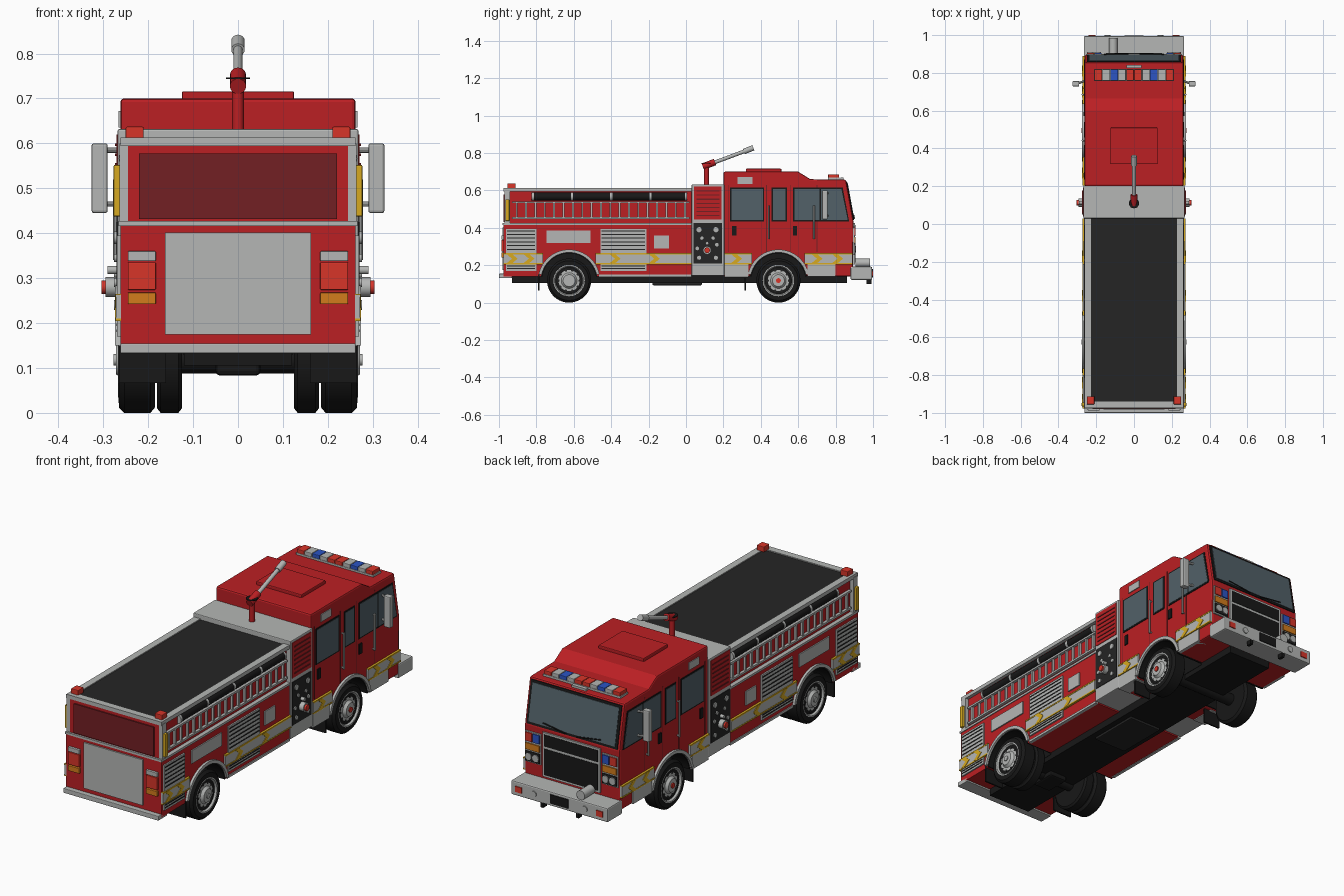
import bpy, bmesh, math
from mathutils import Vector

if "Cube" in bpy.data.objects:
    bpy.data.objects.remove(bpy.data.objects["Cube"])


def mat(name, r, g, b):
    m = bpy.data.materials.new(name)
    m.diffuse_color = (r, g, b, 1)
    m.use_nodes = True
    m.node_tree.nodes["Principled BSDF"].inputs["Base Color"].default_value = m.diffuse_color
    return m


RED = mat("body red", 0.50, 0.014, 0.017)
DARK = mat("dark red", 0.17, 0.014, 0.017)
SILVER = mat("silver", 0.46, 0.47, 0.46)
BLACK = mat("black", 0.009, 0.009, 0.009)
GREY = mat("charcoal", 0.018, 0.018, 0.018)
GLASS = mat("glass", 0.085, 0.12, 0.14)
YELLOW = mat("yellow", 0.68, 0.40, 0.015)
ORANGE = mat("orange", 0.65, 0.20, 0.012)
BLUE = mat("blue", 0.025, 0.09, 0.55)
LAMP = mat("lamp red", 0.68, 0.035, 0.022)


def finish(name, bm, m, mirror=False, bevel=0, smooth=False):
    bmesh.ops.recalc_face_normals(bm, faces=bm.faces)
    me = bpy.data.meshes.new(name)
    bm.to_mesh(me)
    bm.free()
    me.materials.append(m)
    if smooth:
        me.shade_smooth()
        me.set_sharp_from_angle(angle=math.radians(35))
    ob = bpy.data.objects.new(name, me)
    bpy.context.collection.objects.link(ob)
    if bevel:
        b = ob.modifiers.new("bevel", 'BEVEL')
        b.width, b.segments, b.limit_method = bevel, 2, 'ANGLE'
        b.angle_limit = math.radians(40)
    if mirror:
        ob.modifiers.new("mirror", 'MIRROR')
    return ob


def prism(name, m, pts, x0, x1, mirror=False, bevel=0, smooth=False):
    """Extrude a (y, z) outline from x0 to x1."""
    bm = bmesh.new()
    a = [bm.verts.new((x0, y, z)) for y, z in pts]
    b = [bm.verts.new((x1, y, z)) for y, z in pts]
    bm.faces.new(a)
    bm.faces.new(b)
    for i in range(len(pts)):
        j = (i + 1) % len(pts)
        bm.faces.new((a[i], a[j], b[j], b[i]))
    return finish(name, bm, m, mirror, bevel, smooth)


def box(name, m, x0, x1, y0, y1, z0, z1, mirror=False, bevel=0):
    return prism(name, m, [(y0, z0), (y1, z0), (y1, z1), (y0, z1)], x0, x1, mirror, bevel)


def lathe(name, m, p, axis, prof, mirror=False, seg=32):
    """Revolve (distance along axis, radius) points around an axis through p."""
    bm = bmesh.new()
    q = Vector(axis).to_track_quat('Z', 'Y')
    rings = []
    for d, r in prof:
        rings.append([bm.verts.new(Vector(p) + q @ Vector((
            r * math.cos(math.tau * i / seg), r * math.sin(math.tau * i / seg), d))) for i in range(seg)])
    for r0, r1 in zip(rings, rings[1:]):
        for i in range(seg):
            j = (i + 1) % seg
            bm.faces.new((r0[i], r0[j], r1[j], r1[i]))
    bm.faces.new(rings[0])
    bm.faces.new(rings[-1])
    return finish(name, bm, m, mirror, 0, True)


def rod(name, m, p0, p1, r, mirror=False, seg=16):
    d = Vector(p1) - Vector(p0)
    return lathe(name, m, p0, d, [(0, r), (d.length, r)], mirror, seg)


REAR, FRONT, AXLE, WELL = -0.625, 0.494, 0.118, 0.152


def arc(cy, r, z0, n=24):
    """Arc over a wheel from -y to +y, starting and ending at height z0."""
    s = math.asin((z0 - AXLE) / r)
    return [(cy - r * math.cos(t), AXLE + r * math.sin(t))
            for t in (s + (math.pi - 2 * s) * i / n for i in range(n + 1))]


# Main shells with wheel wells
prism("rear_body", RED, [(-.975, .14)] + arc(REAR, WELL, .14) + [(.03, .14), (.03, .42), (-.975, .42)], -.262, .262)
box("upper_body", RED, -.245, .245, -.97, .03, .42, .60)
prism("cab", RED, [(.2, .14)] + arc(FRONT, WELL, .14) +
      [(.892, .14), (.895, .435), (.855, .657), (.665, .66), (.60, .70), (.2, .70)], -.262, .262, bevel=.008)
box("pump_housing", SILVER, -.268, .268, .03, .205, .145, .632, bevel=.004)
box("chassis", BLACK, -.12, .12, -.93, .86, .105, .28)
box("under_tank", GREY, -.09, .09, -.18, .085, .093, .145, bevel=.005)
box("rear_differential", BLACK, -.05, .05, -.69, -.56, .083, .15, bevel=.01)

# Wheels, fenders and mud flaps
for cy, tag in ((REAR, "rear"), (FRONT, "front")):
    prism(tag + "_fender", SILVER, arc(cy, .166, .15) + arc(cy, .150, .15)[::-1], .25, .274, True, 0, True)
    prism(tag + "_well_liner", BLACK, arc(cy, .152, .141) + arc(cy, .145, .141)[::-1], .11, .264, True, 0, True)
    box(tag + "_well_wall", BLACK, .11, .122, cy - .15, cy + .15, .13, .26, True)
    lathe(tag + "_tyre", BLACK, (0, cy, AXLE), (1, 0, 0), [(.185, .075), (.185, .106), (.195, .118),
          (.253, .118), (.265, .106), (.266, .084), (.258, .08)], True, 40)
    lathe(tag + "_rim", SILVER, (0, cy, AXLE), (1, 0, 0), [(.24, .084), (.267, .084), (.267, .078), (.257, .072),
          (.259, .042), (.263, .038), (.272, .032), (.272, .004)], True)
    for i in range(10):
        t = math.tau * i / 10
        y, z = cy + .057 * math.cos(t), AXLE + .057 * math.sin(t)
        rod(tag + "_rim_hole", GREY, (.25, y, z), (.2595, y, z), .007, True, 8)
    rod(tag + "_axle", BLACK, (-.19, cy, AXLE), (.19, cy, AXLE), .03)
    rod(tag + "_hub_cap", LAMP if cy > 0 else SILVER, (.27, cy, AXLE), (.277, cy, AXLE), .013, True)
lathe("rear_inner_tyre", BLACK, (0, REAR, AXLE), (1, 0, 0),
      [(.125, .07), (.125, .108), (.133, .118), (.172, .118), (.18, .108), (.18, .07)], True, 40)
box("rear_mud_flap", BLACK, .16, .265, -.792, -.784, .066, .15, True)
box("front_mud_flap", BLACK, .17, .262, .314, .322, .066, .15, True)

# Reflective stripe, chevrons and lower steps
for y0, y1 in ((-.976, REAR - .14), (REAR + .14, .03), (.205, FRONT - .14), (FRONT + .14, .89)):
    box("side_stripe", SILVER, .26, .2715, y0, y1, .21, .262, True)
    for z in (.205, .258):
        box("stripe_edge", YELLOW, .26, .273, y0, y1, z, z + .007, True)
for y in (-.93, -.84, -.38, -.17, .27, .70, .81):
    prism("chevron", YELLOW, [(y - .03, .21), (y, .21), (y + .03, .235), (y, .26), (y - .03, .26), (y, .235)],
          .262, .274, True)
box("cab_rear_step", SILVER, .2, .27, .205, FRONT - .16, .135, .205, True, .003)
box("cab_front_step", SILVER, .2, .27, FRONT + .155, .80, .14, .205, True, .003)
box("lower_sill", SILVER, .25, .266, REAR + .16, .03, .138, .15, True)

# Roller shutters and side panels
for y0, y1 in ((-.962, -.80), (-.457, -.212)):
    box("shutter", SILVER, .255, .269, y0, y1, .17, .395, True)
    for z in (.183, .196, .285, .305, .325, .345, .365, .383):
        box("shutter_slot", GREY, .262, .2705, y0 + .006, y1 - .006, z - .003, z + .003, True)
box("side_plate", SILVER, .255, .268, -.745, -.51, .32, .385, True)
box("small_side_plate", SILVER, .255, .268, -.17, -.09, .29, .36, True)
box("body_trim", SILVER, -.266, .266, -.98, .03, .416, .427)

# Ladder, hose and top rails
for z in (.448, .532):
    box("ladder_rail", SILVER, .245, .259, -.93, .02, z, z + .010, True)
for i in range(19):
    y = -.91 + i * .05
    box("ladder_rung", SILVER, .245, .256, y, y + .010, .45, .54, True)
rod("suction_hose", BLACK, (.243, -.82, .567), (.243, .0, .567), .021, True, 20)
for y in (-.82, -.61, -.40, -.19, 0):
    rod("hose_clamp", SILVER, (.243, y - .006, .567), (.243, y + .006, .567), .0225, True, 20)
box("top_rail", SILVER, .228, .262, -.97, .03, .594, .613, True)
box("rear_top_rail", SILVER, -.262, .262, -.975, -.94, .594, .613)
box("hose_bed_cover", GREY, -.23, .23, -.942, .03, .59, .608)
box("corner_beacon", LAMP, .21, .25, -.955, -.912, .61, .637, True, .003)
box("grab_handle", YELLOW, .262, .277, -.965, -.945, .437, .552, True, .003)
box("handle_mount", SILVER, .24, .264, -.97, -.94, .427, .60, True)

# Back end
box("rear_step", SILVER, -.262, .262, -1.0, -.93, .132, .155, bevel=.003)
box("rear_door", SILVER, -.162, .162, -.982, -.97, .175, .402)
box("rear_upper_panel", DARK, -.22, .22, -.976, -.96, .432, .577)
for nm, m, z0, z1 in (("reverse_lamp", SILVER, .338, .360), ("brake_lamp", LAMP, .274, .335),
                      ("rear_indicator", ORANGE, .242, .268)):
    box(nm, m, .183, .245, -.987, -.97, z0, z1, True, .002)

# Pump controls
box("pump_louvre", RED, .26, .271, .042, .19, .445, .62, True)
for i in range(7):
    box("louvre_slat", DARK, .262, .274, .055, .178, .462 + i * .022, .468 + i * .022, True)
box("pump_panel", GREY, .26, .271, .04, .192, .21, .425, True)
for y, z, r in ((.07, .39, .014), (.16, .39, .014), (.085, .345, .009), (.145, .345, .009),
                (.06, .29, .010), (.165, .31, .010), (.07, .24, .011), (.16, .24, .011)):
    rod("gauge", SILVER, (.26, y, z), (.276, y, z), r, True)
rod("pump_outlet", SILVER, (.26, .113, .28), (.295, .113, .28), .022, True)
rod("outlet_cap", LAMP, (.294, .113, .28), (.304, .113, .28), .015, True)
rod("pump_valve", SILVER, (.26, .113, .318), (.29, .113, .318), .009, True)

# Roof water cannon
rod("cannon_post", RED, (0, .11, .63), (0, .11, .735), .013)
rod("cannon_body", RED, (0, .09, .727), (0, .155, .752), .018)
rod("cannon_wheel", BLACK, (0, .11, .743), (0, .11, .747), .027)
rod("cannon_barrel", SILVER, (0, .14, .745), (0, .32, .812), .010)
rod("cannon_nozzle", SILVER, (0, .31, .808), (0, .36, .828), .015)

# Cab roof
box("roof_hatch", RED, -.125, .125, .32, .51, .69, .716, bevel=.004)
box("light_bar_base", SILVER, -.213, .213, .758, .82, .65, .668)
for i, m in enumerate((LAMP, SILVER, BLUE, SILVER, LAMP, LAMP, SILVER, BLUE, SILVER, LAMP)):
    x = -.21 + i * .042
    box("light_bar_lens", m, x + .001, x + .041, .76, .818, .665, .686, bevel=.003)
box("roof_marker", SILVER, -.04, .04, .825, .843, .65, .668)
box("roof_side_plate", SILVER, .255, .266, .275, .355, .635, .672, True)

# Cab windows, doors and mirrors
third = [(.572, .435), (.872, .435), (.838, .615), (.572, .615)]
for pts in ([(.235, .435), (.418, .435), (.418, .615), (.235, .615)],
            [(.457, .435), (.54, .435), (.54, .615), (.457, .615)], third):
    cy, cz = sum(p[0] for p in pts) / 4, .525
    prism("window_frame", BLACK, pts, .25, .2645, True)
    prism("window", GLASS, [(y - math.copysign(.007, y - cy), z - math.copysign(.007, z - cz)) for y, z in pts],
          .25, .266, True)
box("window_post", BLACK, .25, .267, .715, .723, .436, .614, True)
for y in (.226, .43, .558, .70):
    box("door_gap", DARK, .25, .2632, y - .002, y + .002, .27, .63, True)
for y in (.247, .572):
    box("door_handle", BLACK, .255, .268, y, y + .022, .36, .41, True)
for y in (.442, .685):
    rod("grab_rail", SILVER, (.273, y, .34), (.273, y, .52), .005, True, 10)
    for z in (.345, .515):
        rod("rail_mount", SILVER, (.26, y, z), (.273, y, z), .004, True, 8)
box("mirror", SILVER, .29, .326, .728, .757, .445, .60, True, .005)
for z in (.465, .585):
    rod("mirror_arm", SILVER, (.255, .76, z), (.30, .743, z), .006, True, 8)
prism("windscreen_frame", BLACK, [(.88, .443), (.898, .443), (.861, .648), (.84, .648)], -.25, .25)
prism("windscreen", GLASS, [(.88, .455), (.8985, .455), (.8655, .637), (.84, .637)], -.238, .238)
rod("wiper", BLACK, (.03, .9, .45), (.16, .897, .468), .003, True, 6)

# Cab nose
box("grille_frame", SILVER, -.158, .158, .885, .903, .205, .425)
box("grille_lower", BLACK, -.147, .147, .89, .905, .215, .345)
box("grille_upper", BLACK, -.147, .147, .89, .905, .357, .415)
for nm, m, x0, x1, z0, z1 in (("lamp_bezel", SILVER, .168, .255, .255, .408), ("red_flasher", LAMP, .214, .25, .36, .402),
                              ("blue_flasher", BLUE, .173, .209, .36, .402), ("indicator", ORANGE, .173, .25, .318, .35),
                              ("headlamp_recess", GREY, .173, .25, .262, .31)):
    box(nm, m, x0, x1, .885, .9 if m == SILVER else .906, z0, z1, True)
for x in (.192, .231):
    rod("headlamp", SILVER, (x, .89, .286), (x, .91, .286), .017, True)

# Front bumper
box("bumper", SILVER, -.266, .266, .88, .995, .122, .192, bevel=.006)
box("bumper_centre", BLACK, -.05, .05, .98, .9985, .135, .18)
box("bumper_lamp", LAMP, .205, .24, .98, .9995, .142, .17, True)
rod("bumper_fog_lamp", SILVER, (.14, .98, .157), (.14, 1.0, .157), .015, True)
rod("siren", SILVER, (-.11, .905, .213), (-.11, .985, .213), .023)
box("tow_hook", BLACK, .09, .105, .965, .993, .10, .13, True)
